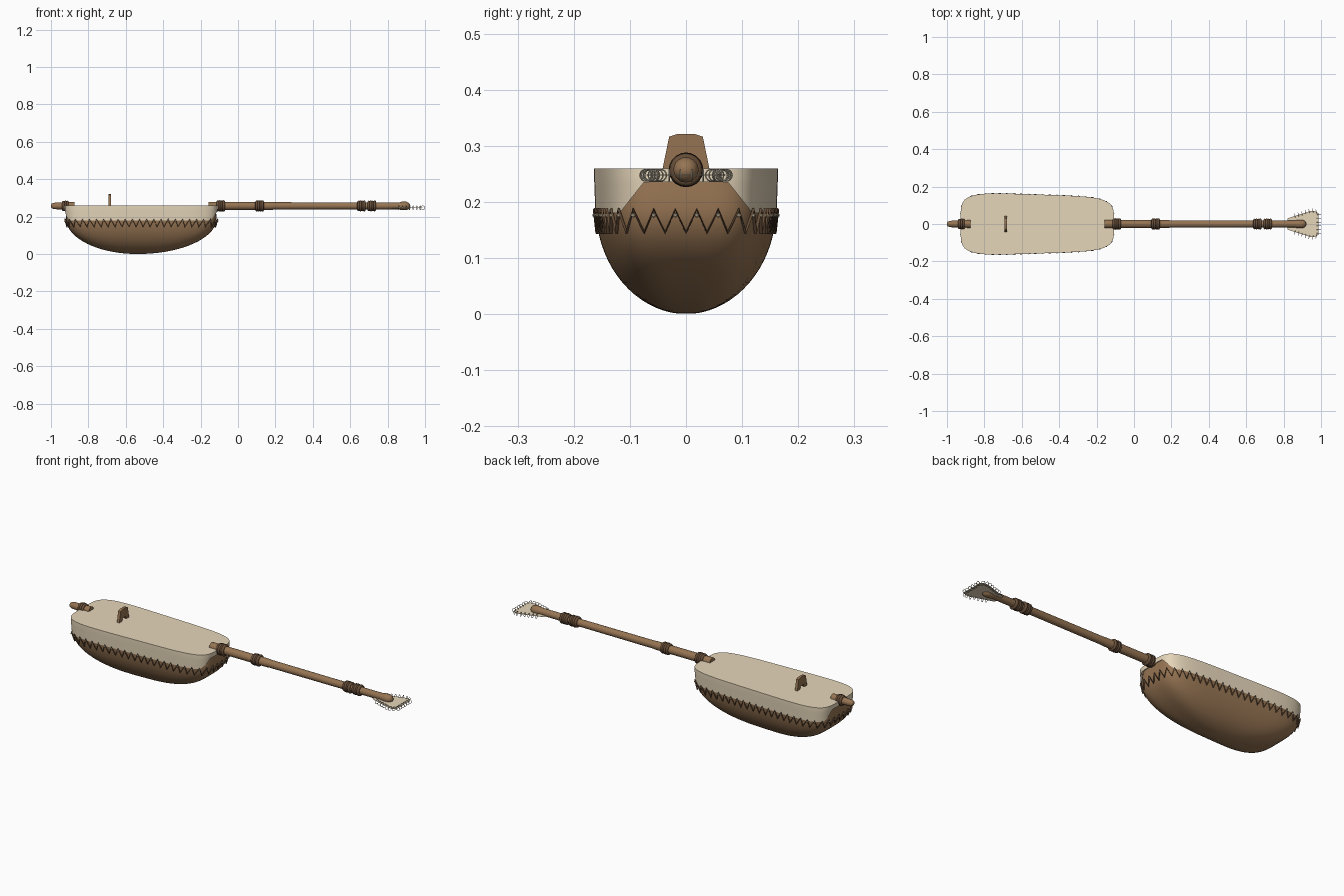
import bpy, bmesh, math
from mathutils import Vector

cube = bpy.data.objects.get("Cube")
if cube:
    bpy.data.objects.remove(cube, do_unlink=True)


def material(name, rgb):
    m = bpy.data.materials.new(name)
    m.use_nodes = True
    m.diffuse_color = (*rgb, 1)
    bsdf = m.node_tree.nodes["Principled BSDF"]
    bsdf.inputs["Base Color"].default_value = (*rgb, 1)
    bsdf.inputs["Roughness"].default_value = 0.7
    return m


WOOD = material("brown wood", (0.305, 0.175, 0.086))
SKIN = material("pale hide", (0.79, 0.67, 0.49))
CORD = material("dark leather cord", (0.13, 0.073, 0.039))
METAL = material("pale metal", (0.66, 0.59, 0.47))


def finish(name, bm, mat, angle=40):
    bmesh.ops.recalc_face_normals(bm, faces=bm.faces)
    mesh = bpy.data.meshes.new(name)
    bm.to_mesh(mesh)
    bm.free()
    mesh.materials.append(mat)
    ob = bpy.data.objects.new(name, mesh)
    bpy.context.collection.objects.link(ob)
    bpy.ops.object.select_all(action="DESELECT")
    ob.select_set(True)
    bpy.context.view_layer.objects.active = ob
    bpy.ops.object.shade_smooth_by_angle(angle=math.radians(angle))
    return ob


def loft(name, rings, mat, cap_start=True):
    """Skin a list of equal length point rings."""
    bm = bmesh.new()
    rows = [[bm.verts.new(p) for p in ring] for ring in rings]
    n = len(rows[0])
    for a, b in zip(rows, rows[1:]):
        for i in range(n):
            j = (i + 1) % n
            bm.faces.new((a[i], a[j], b[j], b[i]))
    if cap_start:
        bm.faces.new(rows[0])
    bm.faces.new(rows[-1])
    return finish(name, bm, mat)


def cords(name, paths, radius, mat, resolution=1):
    """Round cords along closed paths, joined in one mesh."""
    cu = bpy.data.curves.new(name + " path", "CURVE")
    cu.dimensions = "3D"
    cu.bevel_depth = radius
    cu.bevel_resolution = resolution
    for path in paths:
        sp = cu.splines.new("POLY")
        sp.points.add(len(path) - 1)
        for pt, p in zip(sp.points, path):
            pt.co = (*p, 1)
        sp.use_cyclic_u = True
    tmp = bpy.data.objects.new(name + " path", cu)
    bpy.context.collection.objects.link(tmp)
    dg = bpy.context.evaluated_depsgraph_get()
    mesh = bpy.data.meshes.new_from_object(tmp.evaluated_get(dg))
    bm = bmesh.new()
    bm.from_mesh(mesh)
    bpy.data.objects.remove(tmp, do_unlink=True)
    bpy.data.meshes.remove(mesh)
    return finish(name, bm, mat, 60)


def circle(center, u, v, r, n=20):
    c, u, v = Vector(center), Vector(u), Vector(v)
    return [c + r * (math.cos(t) * u + math.sin(t) * v)
            for t in (2 * math.pi * i / n for i in range(n))]


def resample(pts, count):
    """Evenly spaced points along a closed path."""
    loop = pts + pts[:1]
    steps = [(b - a).length for a, b in zip(loop, loop[1:])]
    gap, out, run, i = sum(steps) / count, [], 0, 0
    for k in range(count):
        while run + steps[i] < k * gap:
            run += steps[i]
            i += 1
        out.append(loop[i].lerp(loop[i + 1], (k * gap - run) / steps[i]))
    return out


def outline(scale, z, count=96, power=5, shift=0):
    """Rounded box shape of the body, wider toward the tail."""
    def root(v):
        return math.copysign(abs(v) ** (2 / power), v)
    pts = []
    for i in range(720):
        t = math.radians(i / 2)
        u, w = root(math.cos(t)), root(math.sin(t))
        pts.append(Vector((-0.517 + shift + 0.411 * scale * u,
                           (0.158 - 0.014 * u) * scale * w, z)))
    return resample(pts, count)


# Carved bowl with a round belly, its rim leaning in under the hide
rings = []
for k in range(1, 19):
    a = math.radians(5 * k)
    s = math.sin(a)
    rings.append(outline(0.98 * s, 0.19 * (1 - math.cos(a)),
                         power=2.3 + 2.7 * s, shift=-0.02 * (1 - s)))
rings += [outline(0.975, 0.215), outline(0.965, 0.245)]
loft("body_bowl", rings, WOOD)


# Hide soundboard, its skirt cut away below the neck and tail
def skirt_edge(p):
    if abs(p.x + 0.517) < 0.36:
        return 0.18
    return 0.18 + 0.055 * min(1, max(0, (0.12 - abs(p.y)) / 0.045))


rings = []
for k in range(9):
    f = k / 8
    ring = []
    for p in outline(1, 0, 192):
        z = skirt_edge(p) * (1 - f) + 0.259 * f
        s = 0.985 + 0.013 * min(1, (z - 0.18) / 0.06)
        ring.append(Vector((-0.517 + (p.x + 0.517) * s, p.y * s, z)))
    rings.append(ring)
loft("hide_soundboard", rings, SKIN, cap_start=False)

# Zigzag lacing with a tack under each peak
STITCHES = 54
high = outline(0.995, 0.186, STITCHES * 2)
low = outline(0.967, 0.145, STITCHES * 2)
zigzag = [(high if i % 2 else low)[i] for i in range(STITCHES * 2)]
cords("lacing", [zigzag], 0.003, CORD)
bm = bmesh.new()
for p in high[1::2]:
    ball = bmesh.ops.create_icosphere(bm, subdivisions=1, radius=0.004)
    bmesh.ops.translate(bm, verts=ball["verts"], vec=p - Vector((0, 0, 0.01)))
finish("lacing_tacks", bm, SKIN)


# Neck with a rounded knob at the head, and the tail rod
AXIS = 0.257


def rod(name, profile):
    loft(name, [circle((x, 0, AXIS), (0, 1, 0), (0, 0, 1), r) for x, r in profile], WOOD)


rod("neck", [(-0.157, 0.022), (0.18, 0.0215), (0.19, 0.02), (0.86, 0.0185),
             (0.875, 0.0225), (0.9, 0.0225), (0.912, 0.018), (0.919, 0.01),
             (0.921, 0.003)])
rod("tail_stub", [(-1, 0.006), (-0.996, 0.012), (-0.985, 0.017),
                  (-0.95, 0.0185), (-0.875, 0.021)])

# Leather bindings, each a few coils side by side
for name, x, coils, r in (("tail_binding", -0.923, 3, 0.02),
                          ("neck_joint_binding", -0.092, 4, 0.022),
                          ("lower_neck_binding", 0.115, 4, 0.0215),
                          ("upper_neck_binding", 0.66, 4, 0.0205),
                          ("top_neck_binding", 0.715, 4, 0.0205)):
    cords(name, [circle((x + 0.01 * (i - (coils - 1) / 2), 0, AXIS),
                        (0, 1, 0), (0, 0, 1), r + 0.001 * (i % 2))
                 for i in range(coils)], 0.008, CORD, 2)

# Bridge with two feet
half = [(0.042, 0.258), (0.03, 0.316), (0.015, 0.321)]
feet = [(0.012, 0.274), (0.02, 0.258)]
shape = half + [(-y, z) for y, z in reversed(half)]
shape += [(-y, z) for y, z in reversed(feet)] + feet
loft("bridge", [[Vector((x, y, z)) for y, z in shape] for x in (-0.693, -0.678)], WOOD)

# Fan shaped sheet metal rattle plate at the head
side = [(0.822, 0.03), (0.86, 0.043), (0.945, 0.07), (0.965, 0.07), (0.986, 0.058)]
fan = side + [(x, -y) for x, y in reversed(side)]
loft("rattle_plate", [[Vector((x, y, z)) for x, y in fan] for z in (0.247, 0.2485)], SKIN)

# Small upright rings threaded around the plate rim
edge = resample([Vector((x, y, 0.2475)) for x, y in fan], 26)
jingles = []
for p in edge:
    if p.x > 0.86:
        if p.x > 0.98:
            out = Vector((1, 0, 0))
        else:
            out = Vector((-0.25, math.copysign(1, p.y), 0)).normalized()
        jingles.append(circle(p + out * 0.002, out, (0, 0, 1), 0.0105, 14))
cords("rattle_rings", jingles, 0.0013, METAL)
